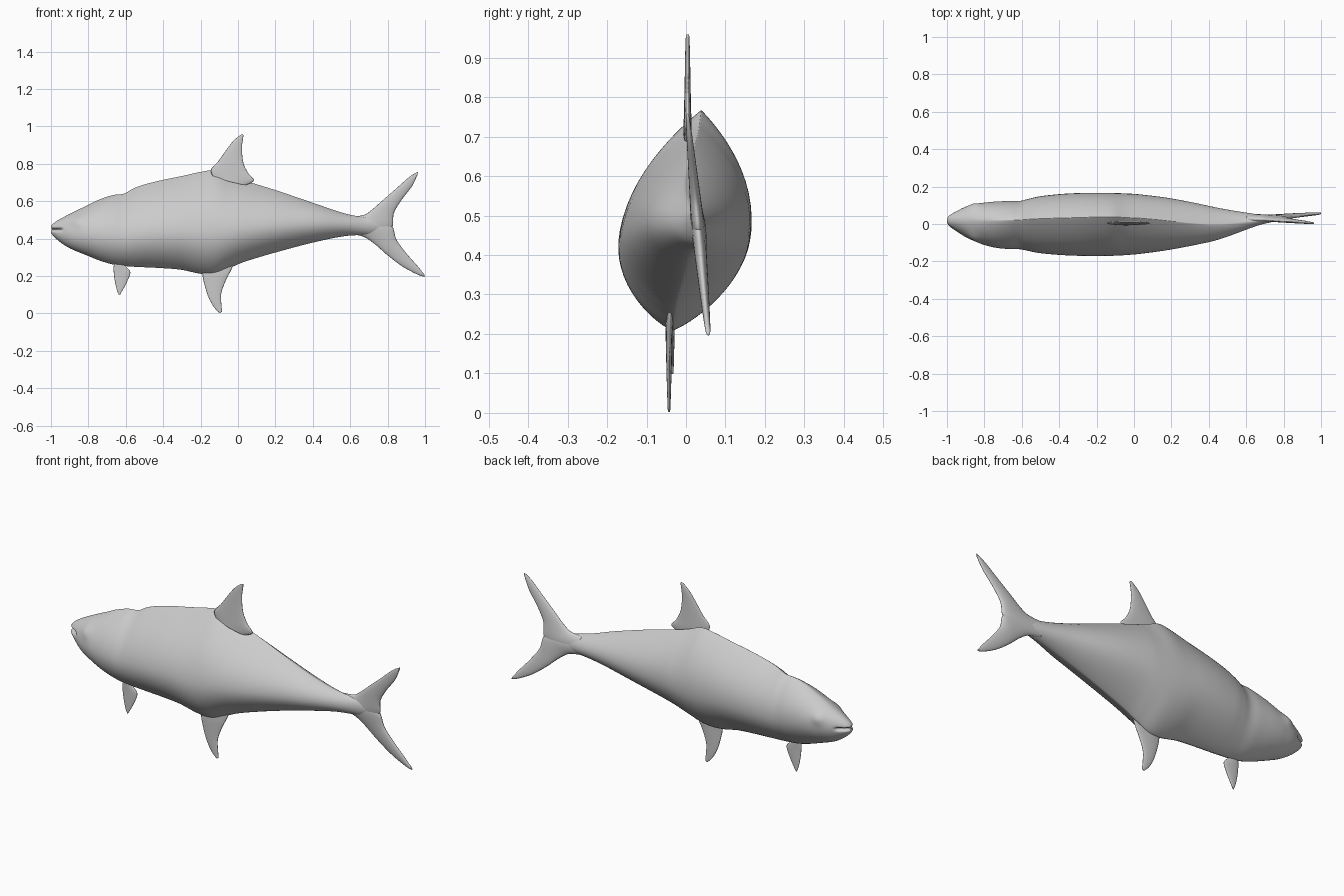
import bpy, bmesh, math

if "Cube" in bpy.data.objects:
    bpy.data.objects.remove(bpy.data.objects["Cube"], do_unlink=True)

skin = bpy.data.materials.new("pale grey skin")
skin.use_nodes = True
skin.diffuse_color = (0.6, 0.6, 0.6, 1)
skin.node_tree.nodes["Principled BSDF"].inputs["Base Color"].default_value = (0.6, 0.6, 0.6, 1)


def smooth_rows(rows, steps):
    """Pass a smooth curve through rows of numbers."""
    out = []
    for i in range(len(rows) - 1):
        a, b = rows[max(i - 1, 0)], rows[i]
        c, d = rows[i + 1], rows[min(i + 2, len(rows) - 1)]
        for s in range(steps):
            t = s / steps
            out.append([0.5 * (2 * q + (r - p) * t + (2 * p - 5 * q + 4 * r - u) * t * t
                               + (3 * q - p - 3 * r + u) * t ** 3)
                        for p, q, r, u in zip(a, b, c, d)])
    out.append(list(rows[-1]))
    return out


def ramp(x, lo, hi):
    t = min(max((x - lo) / (hi - lo), 0), 1)
    return t * t * (3 - 2 * t)


def loft(name, rings):
    """Skin a list of rings into a closed smooth object."""
    bm = bmesh.new()
    rows = [[bm.verts.new(p) for p in ring] for ring in rings]
    n = len(rows[0])
    for a, b in zip(rows, rows[1:]):
        for i in range(n):
            j = (i + 1) % n
            bm.faces.new((a[i], a[j], b[j], b[i]))
    for row in (rows[0], rows[-1]):
        centre = sum((v.co for v in row[1:]), row[0].co.copy()) / n
        hub = bm.verts.new(centre)
        for i in range(n):
            bm.faces.new((row[i], row[(i + 1) % n], hub))
    bmesh.ops.recalc_face_normals(bm, faces=bm.faces[:])
    mesh = bpy.data.meshes.new(name)
    bm.to_mesh(mesh)
    bm.free()
    mesh.materials.append(skin)
    mesh.shade_smooth()
    obj = bpy.data.objects.new(name, mesh)
    bpy.context.collection.objects.link(obj)
    return obj


# Body stations: x, top z, bottom z, half width
stations = [
    (-1.0, 0.468, 0.432, 0.016), (-0.985, 0.483, 0.412, 0.032),
    (-0.95, 0.506, 0.381, 0.053), (-0.9, 0.532, 0.349, 0.080),
    (-0.85, 0.557, 0.327, 0.098), (-0.8, 0.581, 0.307, 0.112),
    (-0.74, 0.610, 0.283, 0.122), (-0.67, 0.633, 0.262, 0.127),
    (-0.61, 0.641, 0.254, 0.128), (-0.56, 0.668, 0.250, 0.139),
    (-0.5, 0.690, 0.247, 0.151), (-0.4, 0.715, 0.242, 0.161),
    (-0.3, 0.735, 0.233, 0.166), (-0.2, 0.757, 0.212, 0.167),
    (-0.12, 0.766, 0.212, 0.166), (-0.04, 0.735, 0.245, 0.163),
    (0.04, 0.709, 0.278, 0.157), (0.2, 0.660, 0.326, 0.136),
    (0.4, 0.592, 0.379, 0.097), (0.56, 0.538, 0.412, 0.056),
    (0.66, 0.517, 0.420, 0.030), (0.72, 0.510, 0.425, 0.018),
    (0.78, 0.480, 0.450, 0.006),
]
SIDES = 64
body_rings = []
for x, top, low, wide in smooth_rows(stations, 6):
    full = ramp(x, -1.0, -0.5) * (1 - 0.6 * ramp(x, 0.1, 0.65))
    mid = low + (top - low) * (0.5 - 0.07 * full)
    lean = 0.13 - 0.23 * ramp(x, 0.0, 0.66)
    shift = 0.02 * (1 - ramp(x, -1.0, -0.7)) + 0.025 * ramp(x, 0.4, 0.75)
    ring = []
    for k in range(SIDES):
        a = 2 * math.pi * (k + 0.5) / SIDES
        c, s = math.cos(a), math.sin(a)
        z = mid + s * (top - mid if s > 0 else mid - low)
        power = 1 + full * (0.95 if s > 0 else 0.65)
        side = math.copysign(1, c)
        y = side * wide * abs(c) ** power
        # eye swelling on each cheek
        y += side * abs(c) * 0.014 * math.exp(-((x + 0.86) ** 2 + (z - 0.5) ** 2) / 0.0011)
        # mouth groove
        g = math.exp(-((z - 0.449) / 0.007) ** 2) * (1 - ramp(x, -0.965, -0.93))
        ring.append((x + 0.02 * g, y * (1 - 0.3 * g) + shift + lean * (z - 0.47), z))
    body_rings.append(ring)
loft("body", body_rings)


def fin(name, chords, root, tip, y_at):
    """Fin from (lead x, lead z, trail x, trail z) chords with a lens section."""
    rows = smooth_rows(chords, 6)
    rings = []
    for i, (lx, lz, tx, tz) in enumerate(rows):
        half = root + (tip - root) * i / (len(rows) - 1)
        ring = []
        for k in range(24):
            a = 2 * math.pi * k / 24
            f = (1 - math.cos(a)) / 2
            z = lz + (tz - lz) * f
            ring.append((lx + (tx - lx) * f, y_at(z) + half * math.sin(a), z))
        rings.append(ring)
    return loft(name, rings)


# Forked tail, twisted slightly about its length
def tail_y(z):
    return 0.003 + 0.095 * (0.76 - z)


fin("tail_upper_lobe", [
    (0.60, 0.518, 0.62, 0.435), (0.67, 0.526, 0.76, 0.435), (0.71, 0.550, 0.824, 0.460),
    (0.77, 0.602, 0.833, 0.535), (0.85, 0.672, 0.873, 0.605), (0.92, 0.733, 0.930, 0.680),
    (0.962, 0.758, 0.960, 0.742)], 0.022, 0.004, tail_y)
fin("tail_lower_lobe", [
    (0.60, 0.424, 0.62, 0.505), (0.67, 0.411, 0.76, 0.490), (0.73, 0.372, 0.824, 0.468),
    (0.80, 0.311, 0.847, 0.395), (0.88, 0.251, 0.900, 0.322), (0.96, 0.208, 0.963, 0.250),
    (0.999, 0.196, 0.996, 0.208)], 0.022, 0.005, tail_y)

# Dorsal fin
fin("dorsal_fin", [
    (-0.13, 0.725, 0.04, 0.685), (-0.145, 0.768, 0.085, 0.711), (-0.105, 0.815, 0.055, 0.750),
    (-0.07, 0.864, 0.029, 0.805), (-0.03, 0.917, 0.021, 0.880), (0.005, 0.949, 0.026, 0.930),
    (0.024, 0.959, 0.030, 0.954)], 0.011, 0.004, lambda z: 0.004)

# Fins under the belly
fin("rear_belly_fin", [
    (-0.18, 0.270, -0.02, 0.290), (-0.190, 0.212, -0.032, 0.243), (-0.178, 0.150, -0.068, 0.170),
    (-0.157, 0.085, -0.090, 0.105), (-0.128, 0.033, -0.089, 0.050), (-0.098, 0.002, -0.085, 0.010)],
    0.011, 0.003, lambda z: -0.043 + 0.05 * max(z - 0.2, 0))
fin("front_belly_fin", [
    (-0.65, 0.300, -0.61, 0.290), (-0.664, 0.255, -0.605, 0.258), (-0.664, 0.215, -0.576, 0.222),
    (-0.657, 0.165, -0.592, 0.172), (-0.646, 0.120, -0.615, 0.128), (-0.636, 0.098, -0.630, 0.102)],
    0.009, 0.003, lambda z: -0.035)
